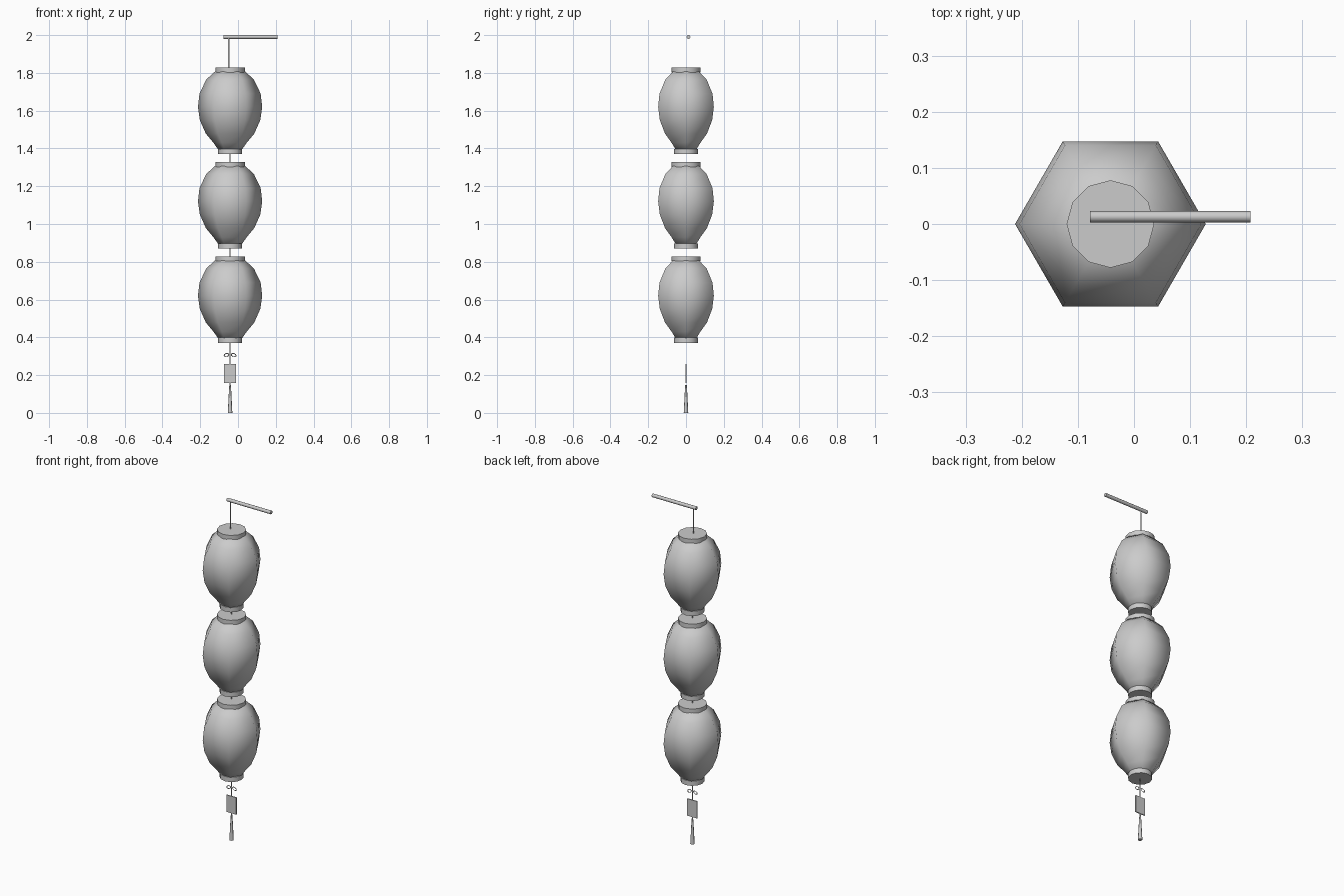
import bpy, bmesh, math
from mathutils import Matrix, Vector

cube = bpy.data.objects.get("Cube")
if cube:
    bpy.data.objects.remove(cube, do_unlink=True)

grey = bpy.data.materials.new("plain grey")
grey.use_nodes = True
grey.diffuse_color = (0.6, 0.6, 0.6, 1)
grey.node_tree.nodes["Principled BSDF"].inputs["Base Color"].default_value = (0.6, 0.6, 0.6, 1)

AXIS = -0.042  # x of the hanging line


def finish(name, bm, angle=None):
    """Turn a bmesh into a named grey object, smooth below the given angle."""
    mesh = bpy.data.meshes.new(name)
    bm.to_mesh(mesh)
    bm.free()
    mesh.materials.append(grey)
    obj = bpy.data.objects.new(name, mesh)
    bpy.context.collection.objects.link(obj)
    if angle:
        bpy.ops.object.select_all(action='DESELECT')
        obj.select_set(True)
        bpy.context.view_layer.objects.active = obj
        bpy.ops.object.shade_smooth_by_angle(angle=math.radians(angle))
    return obj


def lathe(name, profile, sides, x, z, angle):
    """Closed turned body from (radius, height) pairs, lowest first."""
    bm = bmesh.new()
    rings = []
    for r, h in profile:
        turn = [2 * math.pi * i / sides for i in range(sides)]
        rings.append([bm.verts.new((x + r * math.cos(a), r * math.sin(a), z + h)) for a in turn])
    for low, high in zip(rings, rings[1:]):
        for i in range(sides):
            j = (i + 1) % sides
            bm.faces.new((low[i], low[j], high[j], high[i]))
    bm.faces.new(rings[0][::-1])
    bm.faces.new(rings[-1])
    return finish(name, bm, angle)


def strip(name, x, width, low, high):
    """Flat ribbon hanging in the x-z plane."""
    bm = bmesh.new()
    w = width / 2
    bm.faces.new([bm.verts.new(p) for p in
                  ((x - w, 0, low), (x + w, 0, low), (x + w, 0, high), (x - w, 0, high))])
    return finish(name, bm)


# Three six-sided lanterns with round collars
body = [(0.06, 0.02), (0.088, 0.06), (0.128, 0.108), (0.16, 0.18),
        (0.17, 0.25), (0.162, 0.32), (0.126, 0.395), (0.08, 0.437)]
for place, base in (("bottom", 0.37), ("middle", 0.87), ("top", 1.37)):
    lathe(place + "_lantern", body, 6, AXIS, base, 89)
    lathe(place + "_lower_collar", [(0.064, 0), (0.064, 0.028)], 12, AXIS, base, 40)
    lathe(place + "_upper_collar", [(0.078, 0.433), (0.078, 0.459)], 12, AXIS, base, 40)

# Flat cords between the parts
strip("hanging_cord", -0.049, 0.008, 1.82, 1.985)
strip("upper_link_cord", AXIS, 0.006, 1.32, 1.38)
strip("lower_link_cord", AXIS, 0.006, 0.82, 0.88)
strip("tassel_cord", AXIS, 0.006, 0.14, 0.38)

# Horizontal carrying rod
bm = bmesh.new()
bmesh.ops.create_cone(bm, cap_ends=True, segments=12, radius1=0.01, radius2=0.01, depth=0.286,
                      matrix=Matrix.Translation((0.065, 0.013, 1.99)) @ Matrix.Rotation(math.pi / 2, 4, 'Y'))
finish("carrying_rod", bm, 40)

# Small knot loops, one on each side of the cord
for side, name in ((-1, "right_knot_loop"), (1, "left_knot_loop")):
    bm = bmesh.new()
    centre = Vector((AXIS + side * 0.019, 0, 0.306))
    tilt = Matrix.Rotation(side * 0.35, 3, 'Y')
    rings = []
    for scale in (1, 0.6):
        rings.append([bm.verts.new(centre + tilt @ Vector((0.016 * scale * math.cos(a), 0, 0.011 * scale * math.sin(a))))
                      for a in (math.tau * i / 8 for i in range(8))])
    outer, inner = rings
    for i in range(8):
        j = (i + 1) % 8
        bm.faces.new((outer[i], outer[j], inner[j], inner[i]))
    finish(name, bm)

# Thin wish card
bm = bmesh.new()
bmesh.ops.create_cube(bm, size=1, matrix=Matrix.Translation((AXIS, 0, 0.208)) @ Matrix.Diagonal((0.064, 0.006, 0.1, 1)))
finish("wish_card", bm)

# Tassel
lathe("tassel", [(0.012, 0), (0.009, 0.06), (0.006, 0.12), (0.004, 0.148)], 8, AXIS, 0, 50)
